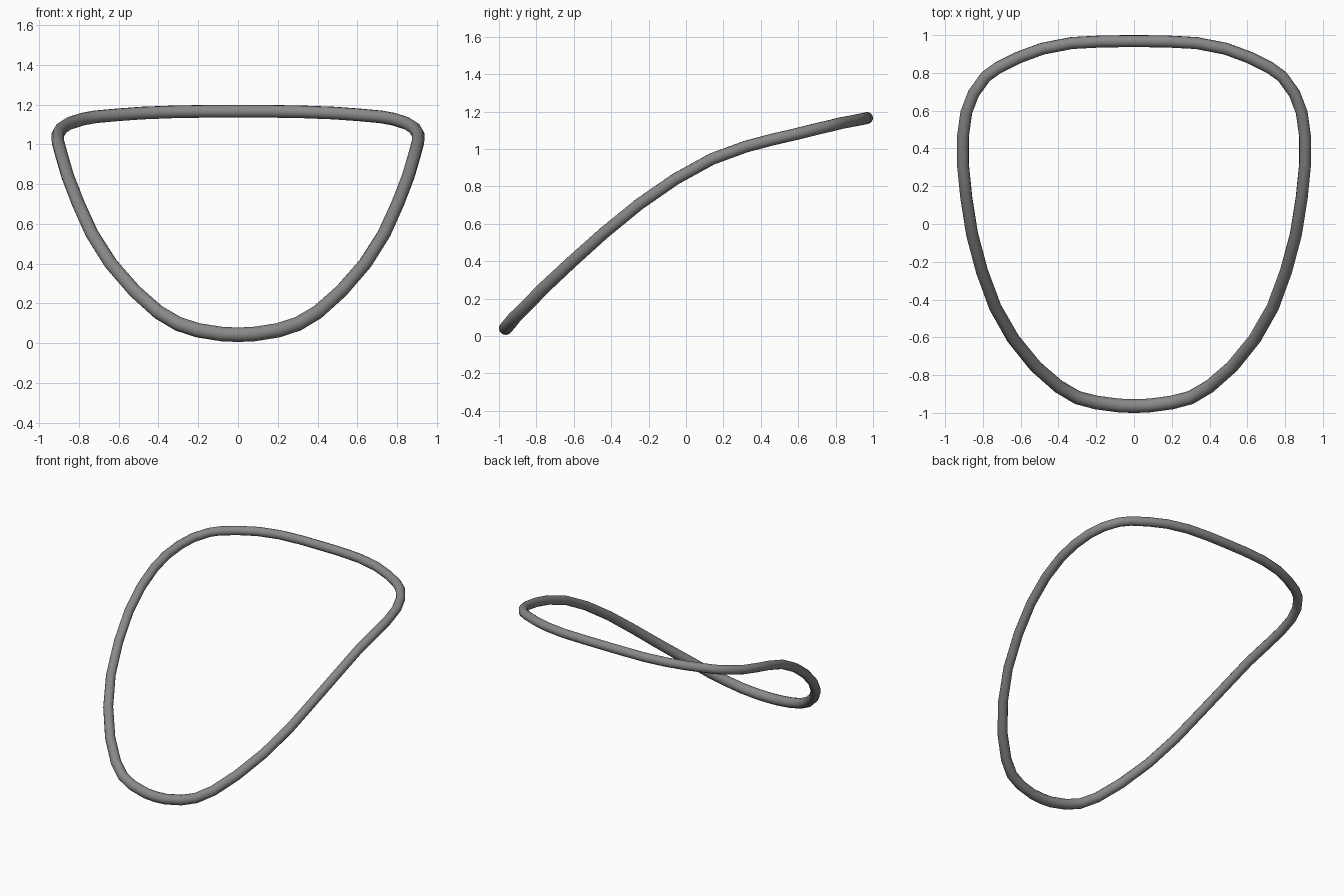
import bpy

if "Cube" in bpy.data.objects:
    bpy.data.objects.remove(bpy.data.objects["Cube"])

# Right half of the loop's centre line, front middle to back middle: x, y, z
half = [
    (0.00, -0.964, 0.042), (0.08, -0.961, 0.045), (0.20, -0.945, 0.064),
    (0.30, -0.919, 0.096),
    (0.40, -0.86, 0.155), (0.52, -0.755, 0.262), (0.64, -0.607, 0.40),
    (0.735, -0.44, 0.55), (0.805, -0.25, 0.705), (0.857, -0.055, 0.84),
    (0.888, 0.14, 0.947), (0.906, 0.32, 1.013), (0.906, 0.46, 1.05),
    (0.888, 0.59, 1.08), (0.85, 0.69, 1.105), (0.785, 0.78, 1.126),
    (0.72, 0.827, 1.138), (0.61, 0.882, 1.148), (0.485, 0.928, 1.157),
    (0.33, 0.958, 1.163), (0.16, 0.967, 1.166), (0.00, 0.968, 1.166),
]
# Mirror the half to close the loop
path = half + [(-x, y, z) for x, y, z in half[-2:0:-1]]

# Round tube swept along the path, slightly thicker at the front
curve = bpy.data.curves.new("ring_tube", 'CURVE')
curve.dimensions = '3D'
curve.bevel_depth = 0.032
curve.bevel_resolution = 4
spline = curve.splines.new('POLY')
spline.points.add(len(path) - 1)
for point, (x, y, z) in zip(spline.points, path):
    point.co = (x, y, z, 1)
    point.radius = 1.0 + 0.15 * max(0.0, -y) ** 2
spline.use_cyclic_u = True
ring = bpy.data.objects.new("ring_tube", curve)
bpy.context.collection.objects.link(ring)

# Turn the tube into a smooth mesh
bpy.context.view_layer.objects.active = ring
ring.select_set(True)
bpy.ops.object.convert(target='MESH')
bpy.ops.object.shade_smooth()

# Dark grey finish
mat = bpy.data.materials.new("dark_grey")
mat.diffuse_color = (0.25, 0.25, 0.25, 1)
mat.use_nodes = True
mat.node_tree.nodes["Principled BSDF"].inputs["Base Color"].default_value = mat.diffuse_color
ring = bpy.context.view_layer.objects.active
ring.data.materials.clear()
ring.data.materials.append(mat)
